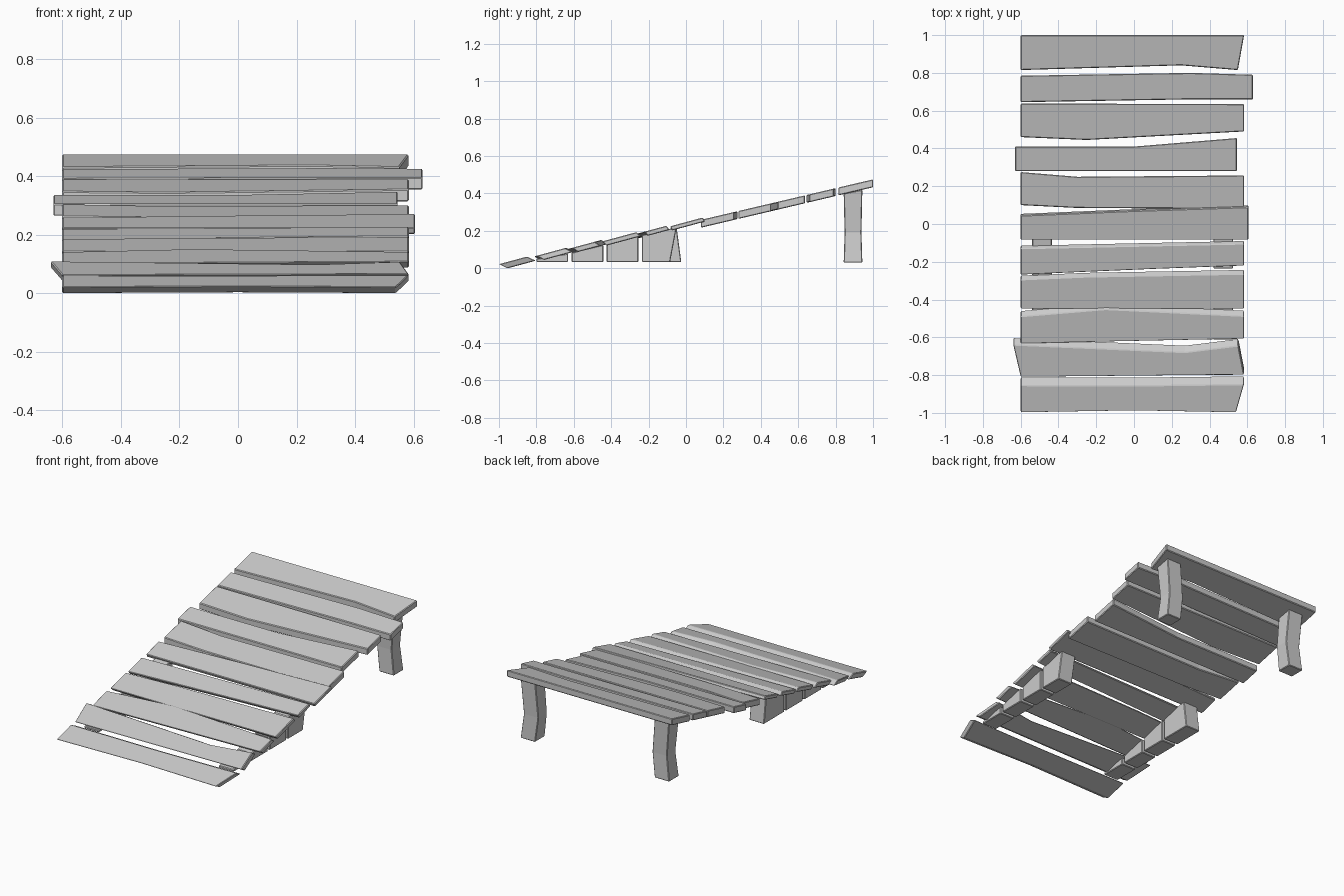
import bpy
import bmesh

if "Cube" in bpy.data.objects:
    bpy.data.objects.remove(bpy.data.objects["Cube"])


def loft(name, rings):
    """Closed solid through four-cornered rings of points, edges slightly worn."""
    bm = bmesh.new()
    loops = [[bm.verts.new(p) for p in ring] for ring in rings]
    bm.faces.new(loops[0])
    bm.faces.new(loops[-1])
    for a, b in zip(loops, loops[1:]):
        for k in range(4):
            j = (k + 1) % 4
            bm.faces.new((a[k], a[j], b[j], b[k]))
    bmesh.ops.recalc_face_normals(bm, faces=bm.faces)
    mesh = bpy.data.meshes.new(name)
    bm.to_mesh(mesh)
    bm.free()
    obj = bpy.data.objects.new(name, mesh)
    bpy.context.collection.objects.link(obj)
    mod = obj.modifiers.new("worn_edges", "BEVEL")
    mod.width = 0.004
    mod.segments = 1


def plank(name, mid, low, high, left=(-.6, -.6), right=(.583, .583)):
    """Crooked board: low/high edge y at left, mid and right; end x at (low, high) edge.
    Lower boards are thinner, tilt more and have a sheared section."""
    yc = (sum(low) + sum(high)) / 6
    if yc > .05:
        zc, slope, thick, shear = .24 + .235 * yc, .235, .042, 0
    else:
        zc, slope, thick, shear = .2465 + .221 * yc, .27, .022, .01 - .04 * yc
    rings = []
    for (xl, xh), yl, yh in zip((left, (mid, mid), right), low, high):
        zl, zh = zc + slope * (yl - yc), zc + slope * (yh - yc)
        rings.append([(xl, yl, zl), (xl, yl + shear, zl - thick),
                      (xh, yh + shear, zh - thick), (xh, yh, zh)])
    loft(name, rings)


# Deck boards, from the top of the ramp to the bottom
plank("deck_board_1", .25, (.815, .84, .815), (1, 1, 1), right=(.55, .583))
plank("deck_board_2", .3, (.645, .66, .66), (.785, .8, .79), right=(.63, .63))
plank("deck_board_3", -.25, (.46, .445, .49), (.637, .637, .635))
plank("deck_board_4", 0, (.28, .28, .28), (.41, .41, .455), (-.63, -.63), (.545, .545))
plank("deck_board_5", -.3, (.1, .085, .08), (.275, .25, .257))
plank("deck_board_6", 0, (-.085, -.085, -.085), (.045, .07, .09), right=(.605, .605))
plank("deck_board_7", .1, (-.27, -.24, -.222), (-.13, -.115, -.105))
plank("deck_board_8", -.25, (-.45, -.45, -.45), (-.295, -.43, -.265)[:1] + (-.28, -.265))
plank("deck_board_9", -.15, (-.635, -.625, -.61), (-.49, -.452, -.488))
plank("deck_board_10", .27, (-.812, -.803, -.8), (-.64, -.68, -.645), (-.6, -.64), (.583, .553))
plank("deck_board_11", 0, (-1, -.99, -1), (-.855, -.857, -.85), right=(.54, .583))

SIDES = (("right", .42, .525, -1), ("left", -.54, -.435, 1))

# Back legs, kinked inward at mid height
for label, x0, x1, inward in SIDES:
    rings = []
    for z, kink in ((.03, 0), (.19, .02), (.4, 0)):
        dx = inward * kink
        y0, y1 = .843 + kink / 4, .943 - kink / 4
        zb = .42 if z == .4 else z
        rings.append([(x0 + dx, y0, z), (x1 + dx, y0, z), (x1 + dx, y1, zb), (x0 + dx, y1, zb)])
    loft(f"back_leg_{label}", rings)

# Support blocks under the lower boards, following the slope of the ramp
for label, x0, x1, inward in SIDES:
    for n in range(4):
        b0, b1 = -.8 + .188 * n, -.63 + .188 * n
        t0, t1 = b0, b1
        if n == 3:  # last block has a leaning end face, different on each side
            b1, t1 = -.055 + .03 * inward, -.05
        h0, h1 = max(.05, .236 + .25 * t0), min(.219, .236 + .25 * t1)
        loft(f"support_block_{label}_{n + 1}",
             [[(x0, b0, .033), (x1, b0, .033), (x1, b1, .033), (x0, b1, .033)],
              [(x0, t0, h0), (x1, t0, h0), (x1, t1, h1), (x0, t1, h1)]])
